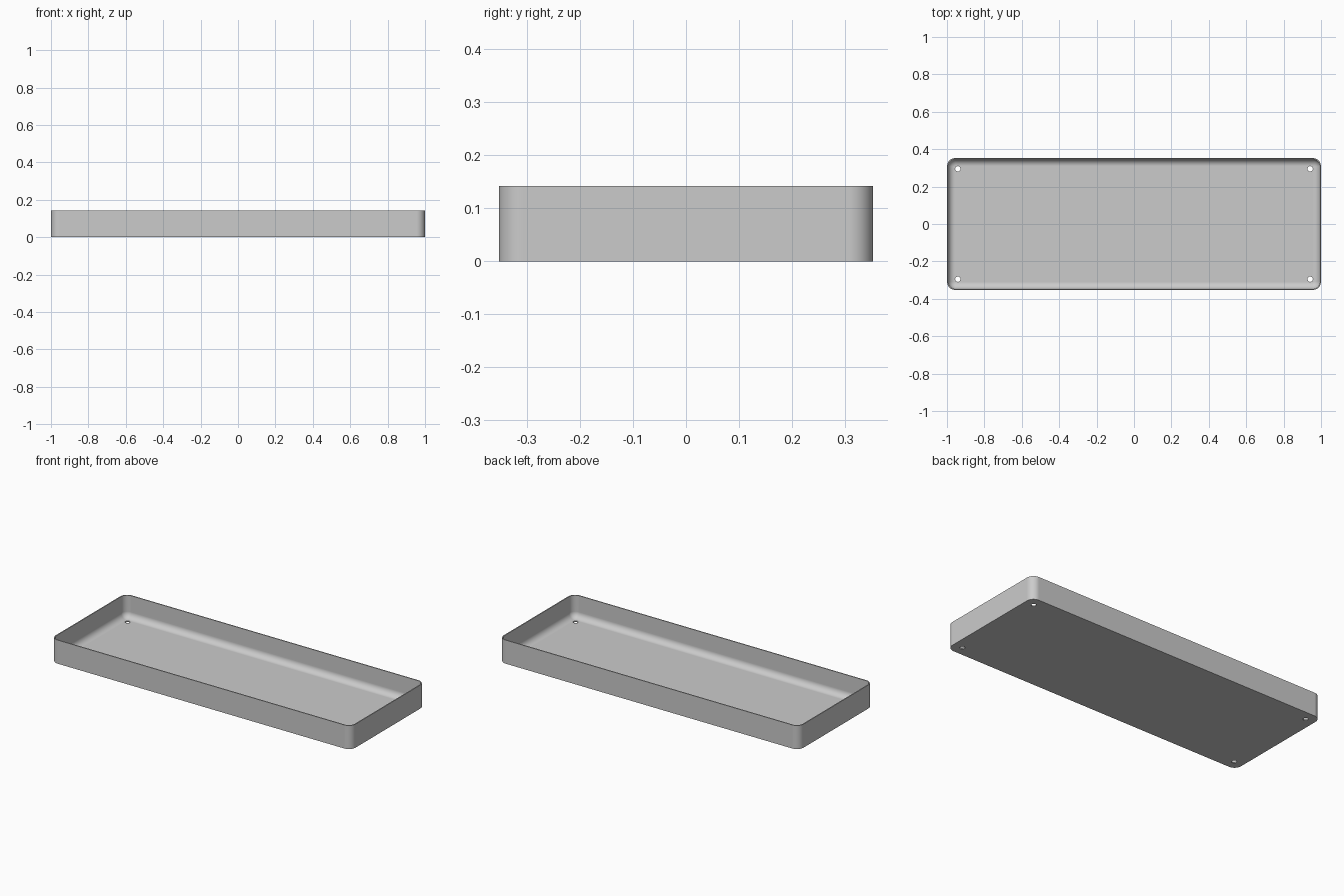
import bpy
import bmesh
from math import sin, cos, pi

cube = bpy.data.objects.get("Cube")
if cube:
    bpy.data.objects.remove(cube, do_unlink=True)

HALF_X, HALF_Y, HEIGHT = 1.0, 0.353, 0.142
WALL, FLOOR = 0.006, 0.007
CORNER, FILLET = 0.045, 0.037
HOLE_INSET, HOLE_RADIUS = 0.058, 0.014
CORNER_STEPS, FILLET_STEPS = 10, 10

grey = bpy.data.materials.new("light grey")
grey.use_nodes = True
colour = (0.6, 0.6, 0.6, 1)
grey.diffuse_color = colour
grey.node_tree.nodes["Principled BSDF"].inputs["Base Color"].default_value = colour


def ring(bm, inset, z):
    """Rounded rectangle of vertices, inset from the outer outline."""
    r = CORNER - inset
    verts = []
    for q, (sx, sy) in enumerate([(1, 1), (-1, 1), (-1, -1), (1, -1)]):
        for i in range(CORNER_STEPS + 1):
            a = (q + i / CORNER_STEPS) * pi / 2
            verts.append(bm.verts.new((sx * (HALF_X - CORNER) + r * cos(a),
                                       sy * (HALF_Y - CORNER) + r * sin(a), z)))
    return verts


# Tray shell: outside wall, rim, inside wall, then the fillet down to the floor
profile = [(0, 0), (0, HEIGHT), (WALL, HEIGHT)]
for i in range(FILLET_STEPS + 1):
    a = i / FILLET_STEPS * pi / 2
    profile.append((WALL + FILLET * (1 - cos(a)), FLOOR + FILLET * (1 - sin(a))))

bm = bmesh.new()
rings = [ring(bm, inset, z) for inset, z in profile]
for low, high in zip(rings, rings[1:]):
    for i in range(len(low)):
        j = (i + 1) % len(low)
        bm.faces.new((low[i], low[j], high[j], high[i]))
bm.faces.new(rings[0][::-1])
bm.faces.new(rings[-1])
bmesh.ops.recalc_face_normals(bm, faces=bm.faces)
mesh = bpy.data.meshes.new("tray")
bm.to_mesh(mesh)
bm.free()
mesh.materials.append(grey)
tray = bpy.data.objects.new("tray", mesh)
bpy.context.collection.objects.link(tray)

# Four screw holes through the floor
bm = bmesh.new()
for sx in (-1, 1):
    for sy in (-1, 1):
        made = bmesh.ops.create_cone(bm, cap_ends=True, segments=32, radius1=HOLE_RADIUS,
                                     radius2=HOLE_RADIUS, depth=0.1)
        bmesh.ops.translate(bm, verts=made["verts"],
                            vec=(sx * (HALF_X - HOLE_INSET), sy * (HALF_Y - HOLE_INSET), 0))
cut_mesh = bpy.data.meshes.new("hole_cutter")
bm.to_mesh(cut_mesh)
bm.free()
cut_mesh.materials.append(grey)
cutter = bpy.data.objects.new("hole_cutter", cut_mesh)
cutter.hide_render = True
bpy.context.collection.objects.link(cutter)

holes = tray.modifiers.new("screw holes", 'BOOLEAN')
holes.operation = 'DIFFERENCE'
holes.solver = 'EXACT'
holes.object = cutter
bpy.ops.object.select_all(action='DESELECT')
tray.select_set(True)
bpy.context.view_layer.objects.active = tray
bpy.ops.object.modifier_apply(modifier=holes.name)
bpy.data.objects.remove(cutter, do_unlink=True)

# Smooth rounded corners, crisp edges, flat floor
bpy.ops.object.shade_smooth_by_angle(angle=pi / 6)
weighted = tray.modifiers.new("flat face normals", 'WEIGHTED_NORMAL')
weighted.keep_sharp = True
